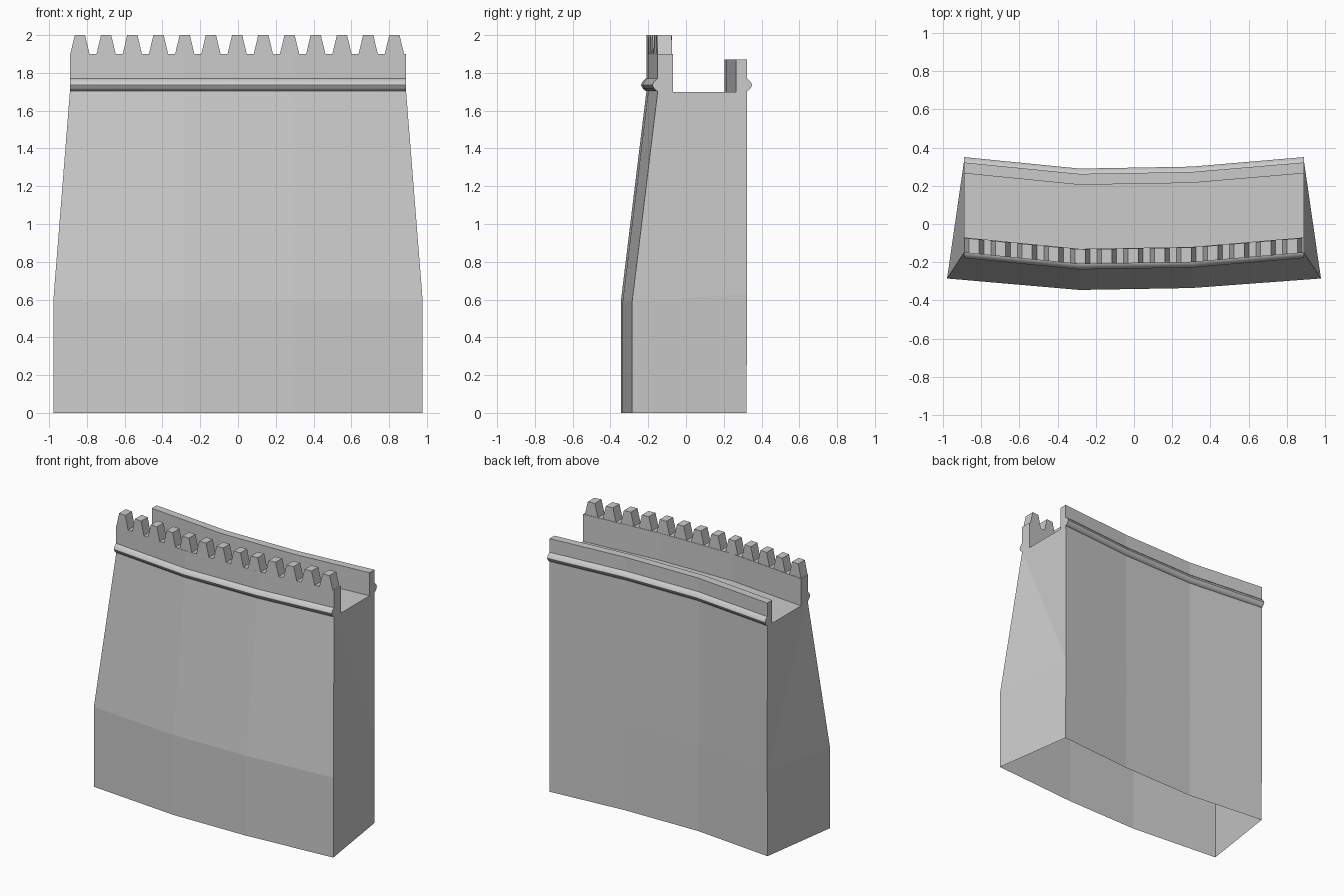
import bpy, bmesh

if "Cube" in bpy.data.objects:
    bpy.data.objects.remove(bpy.data.objects["Cube"])

# Plan of the bend: x of each station, y shift, and flare of the foot at the ends
STATIONS = [(-0.89, 0.0, -0.088), (-0.285, -0.06, 0.0), (0.3, -0.05, 0.0), (0.89, 0.0, 0.088)]


def bend(x):
    for (x0, d0, _), (x1, d1, _) in zip(STATIONS, STATIONS[1:]):
        if x <= x1:
            return d0 + (d1 - d0) * (x - x0) / (x1 - x0)
    return 0.0


def finish(bm, name):
    bmesh.ops.recalc_face_normals(bm, faces=bm.faces)
    mesh = bpy.data.meshes.new(name)
    bm.to_mesh(mesh)
    bm.free()
    obj = bpy.data.objects.new(name, mesh)
    bpy.context.collection.objects.link(obj)
    return obj


def sweep(bm, profile, closed):
    """Carry a (y, z, flare) profile along the stations."""
    rows = [[bm.verts.new((x + fl * f, y + d, z)) for y, z, f in profile]
            for x, d, fl in STATIONS]
    n = len(profile)
    for a, b in zip(rows, rows[1:]):
        for i in range(n if closed else n - 1):
            j = (i + 1) % n
            bm.faces.new((a[i], a[j], b[j], b[i]))
    return rows


# Wall body with both parapets, open underneath
section = [(-0.285, 0, 1), (-0.285, 0.59, 1), (-0.15, 1.7, 0), (-0.15, 1.9, 0),
           (-0.07, 1.9, 0), (-0.07, 1.7, 0), (0.265, 1.7, 0), (0.265, 1.87, 0),
           (0.322, 1.87, 0), (0.322, 1.7, 0), (0.324, 0.63, 0), (0.32, 0, 0)]
bm = bmesh.new()
rows = sweep(bm, section, False)
for r in (rows[0], rows[-1]):
    for ids in ((0, 1, 10, 11), (1, 2, 10), (2, 5, 6, 9, 10), (2, 3, 4, 5), (6, 7, 8, 9)):
        bm.faces.new([r[i] for i in ids])
finish(bm, "wall_body")

# Rounded string course on front and back
for name, y, out in (("front_moulding", -0.15, -1), ("back_moulding", 0.322, 1)):
    shape = [(-0.01, 1.703), (0.004, 1.704), (0.02, 1.718), (0.028, 1.736),
             (0.02, 1.753), (0.004, 1.769), (-0.01, 1.77)]
    bm = bmesh.new()
    rows = sweep(bm, [(y + out * o, z, 0) for o, z in shape], True)
    bm.faces.new(rows[0])
    bm.faces.new(rows[-1])
    obj = finish(bm, name)
    bpy.ops.object.select_all(action='DESELECT')
    obj.select_set(True)
    bpy.context.view_layer.objects.active = obj
    bpy.ops.object.shade_smooth_by_angle(angle=0.8)

# Tapered merlons following the bend
bm = bmesh.new()
for k in range(13):
    cx = -0.837 + k * 1.665 / 12
    rings = []
    for half, z in ((0.051, 1.9), (0.027, 2.0)):
        rings.append([bm.verts.new((cx + s * half, y + bend(cx + s * half), z))
                      for s, y in ((-1, -0.15), (1, -0.15), (1, -0.073), (-1, -0.073))])
    low, top = rings
    bm.faces.new(top)
    bm.faces.new(low)
    for i in range(4):
        j = (i + 1) % 4
        bm.faces.new((low[i], low[j], top[j], top[i]))
finish(bm, "merlons")
